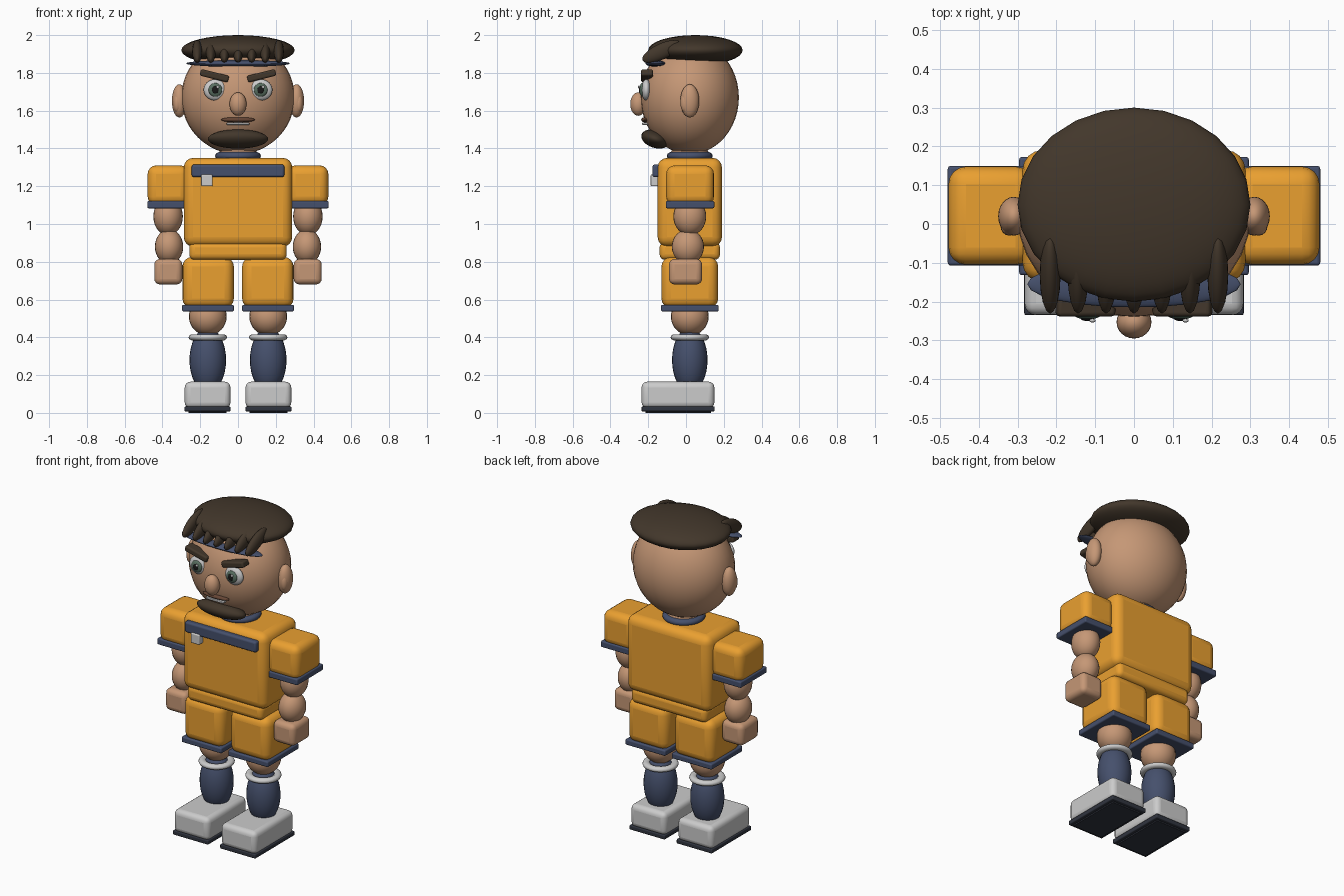
import bpy
from math import radians, cos

if "Cube" in bpy.data.objects:
    bpy.data.objects.remove(bpy.data.objects["Cube"])

CY = 0.02  # the body sits slightly behind the origin


def material(name, rgb):
    m = bpy.data.materials.new(name)
    m.diffuse_color = (*rgb, 1)
    m.use_nodes = True
    m.node_tree.nodes["Principled BSDF"].inputs["Base Color"].default_value = m.diffuse_color
    return m


SKIN = material("skin", (0.56, 0.31, 0.18))
ORANGE = material("orange_cloth", (0.82, 0.35, 0.03))
NAVY = material("navy_cloth", (0.06, 0.08, 0.15))
HAIR = material("dark_hair", (0.055, 0.038, 0.024))
WHITE = material("white", (0.7, 0.72, 0.72))
GREY = material("light_grey", (0.55, 0.55, 0.55))
DARK = material("dark_rubber", (0.03, 0.035, 0.05))
GREEN = material("iris_green", (0.10, 0.16, 0.12))
BLACK = material("pupil_black", (0.01, 0.01, 0.01))
LIP = material("lip_brown", (0.13, 0.06, 0.035))


def finish(name, mat, rot):
    o = bpy.context.object
    o.name = name
    o.rotation_euler = [radians(a) for a in rot]
    o.data.materials.append(mat)
    return o


def ball(name, mat, loc, radii, rot=(0, 0, 0), segs=24, rings=16):
    bpy.ops.mesh.primitive_uv_sphere_add(segments=segs, ring_count=rings, radius=1, location=loc)
    o = finish(name, mat, rot)
    o.scale = radii
    bpy.ops.object.shade_smooth()
    return o


def box(name, mat, lo, hi, bevel=0.0, rot=(0, 0, 0)):
    """Box between two corners, with rounded edges."""
    loc = [(a + b) / 2 for a, b in zip(lo, hi)]
    bpy.ops.mesh.primitive_cube_add(size=1, location=loc)
    o = finish(name, mat, rot)
    size = [b - a for a, b in zip(lo, hi)]
    for v in o.data.vertices:
        v.co = [c * s for c, s in zip(v.co, size)]
    if bevel:
        b = o.modifiers.new("rounded_edges", 'BEVEL')
        b.width, b.segments = bevel, 4
        bpy.ops.object.shade_smooth_by_angle(angle=radians(40))
    return o


def ring(name, mat, loc, major, minor, flat=1.0):
    bpy.ops.mesh.primitive_torus_add(major_radius=major, minor_radius=minor, location=loc,
                                     major_segments=28, minor_segments=10)
    o = finish(name, mat, (0, 0, 0))
    o.scale.z = flat
    bpy.ops.object.shade_smooth()
    return o


def side_box(name, mat, s, lo, hi, bevel):
    """Box given for the +x side, placed on side s."""
    x = sorted((s * lo[0], s * hi[0]))
    return box(name, mat, (x[0], *lo[1:]), (x[1], *hi[1:]), bevel)


# Head, neck and hair
ball("head", SKIN, (0, CY, 1.67), (0.30, 0.26, 0.30), segs=32, rings=24)
ball("neck", SKIN, (0, CY, 1.37), (0.10, 0.10, 0.07))
ring("collar", NAVY, (0, CY, 1.36), 0.095, 0.027, 0.8)
ball("hair_cap", HAIR, (0, 0.05, 1.92), (0.30, 0.25, 0.08))
ball("headband", NAVY, (0, -0.155, 1.85), (0.275, 0.06, 0.018))
for i in range(-3, 4):
    ball("hair_lock", HAIR, (i * 0.072, -0.13, 1.913), (0.027, 0.111, 0.042), (25, 0, 0), 16, 10)

# Face
ball("nose", SKIN, (0, -0.253, 1.635), (0.045, 0.042, 0.062))
ball("upper_lip", LIP, (0, -0.215, 1.552), (0.09, 0.022, 0.014))
box("teeth", GREY, (-0.06, -0.232, 1.525), (0.06, -0.19, 1.537), 0.004)
ball("goatee", HAIR, (0, -0.162, 1.45), (0.16, 0.077, 0.047), (-18, 0, 0))

for s in (-1, 1):
    # Ears, eyes and brows
    ball("ear", SKIN, (s * 0.31, CY, 1.652), (0.04, 0.05, 0.088))
    ball("inner_ear", SKIN, (s * 0.322, -0.005, 1.642), (0.022, 0.025, 0.05), segs=16, rings=10)
    ball("eye", WHITE, (s * 0.12, -0.21, 1.71), (0.062, 0.027, 0.056))
    ball("iris", GREEN, (s * 0.12, -0.232, 1.71), (0.036, 0.014, 0.036))
    ball("pupil", BLACK, (s * 0.12, -0.243, 1.71), (0.018, 0.007, 0.02), segs=16, rings=10)
    ball("eye_glint", WHITE, (s * 0.12 + 0.013, -0.249, 1.725), (0.008, 0.005, 0.008), segs=12, rings=8)
    box("brow", HAIR, (s * 0.125 - 0.077, -0.238, 1.767), (s * 0.125 + 0.077, -0.175, 1.803),
        0.01, (0, -s * 14, 0))

    # Sleeve, arm and hand
    side_box("sleeve", ORANGE, s, (0.26, -0.105, 1.10), (0.478, 0.148, 1.31), 0.045)
    side_box("sleeve_cuff", NAVY, s, (0.28, -0.107, 1.083), (0.48, 0.15, 1.122), 0.008)
    ball("upper_arm", SKIN, (s * 0.37, CY, 1.04), (0.078, 0.087, 0.10))
    ball("forearm", SKIN, (s * 0.365, 0.01, 0.88), (0.075, 0.085, 0.092))
    side_box("hand", SKIN, s, (0.295, -0.09, 0.68), (0.443, 0.085, 0.815), 0.03)

    # Shorts leg, knee, sock and shoe
    side_box("shorts_leg", ORANGE, s, (0.022, -0.13, 0.555), (0.294, 0.17, 0.825), 0.05)
    side_box("shorts_hem", NAVY, s, (0.022, -0.132, 0.537), (0.296, 0.173, 0.572), 0.008)
    ball("knee", SKIN, (s * 0.16, CY, 0.51), (0.10, 0.10, 0.10))
    ball("sock", NAVY, (s * 0.16, CY, 0.28), (0.097, 0.094, 0.17))
    ring("sock_band", WHITE, (s * 0.16, CY, 0.40), 0.08, 0.022, 0.75)
    side_box("shoe", GREY, s, (0.04, -0.235, 0.025), (0.282, 0.15, 0.165), 0.03)
    side_box("shoe_sole", DARK, s, (0.04, -0.235, 0.008), (0.283, 0.152, 0.035), 0.006)
    side_box("shoe_tread", DARK, s, (0.06, -0.215, 0.0), (0.263, 0.132, 0.01), 0.002)

# Torso, waist and chest trim
box("shirt", ORANGE, (-0.287, -0.15, 0.88), (0.287, 0.19, 1.35), 0.05)
box("shirt_waist", ORANGE, (-0.258, -0.14, 0.81), (0.258, 0.18, 0.905), 0.03)
box("chest_band", NAVY, (-0.245, -0.177, 1.248), (0.245, -0.13, 1.315), 0.012)
box("chest_badge", GREY, (-0.195, -0.187, 1.2), (-0.135, -0.14, 1.262), 0.006)
